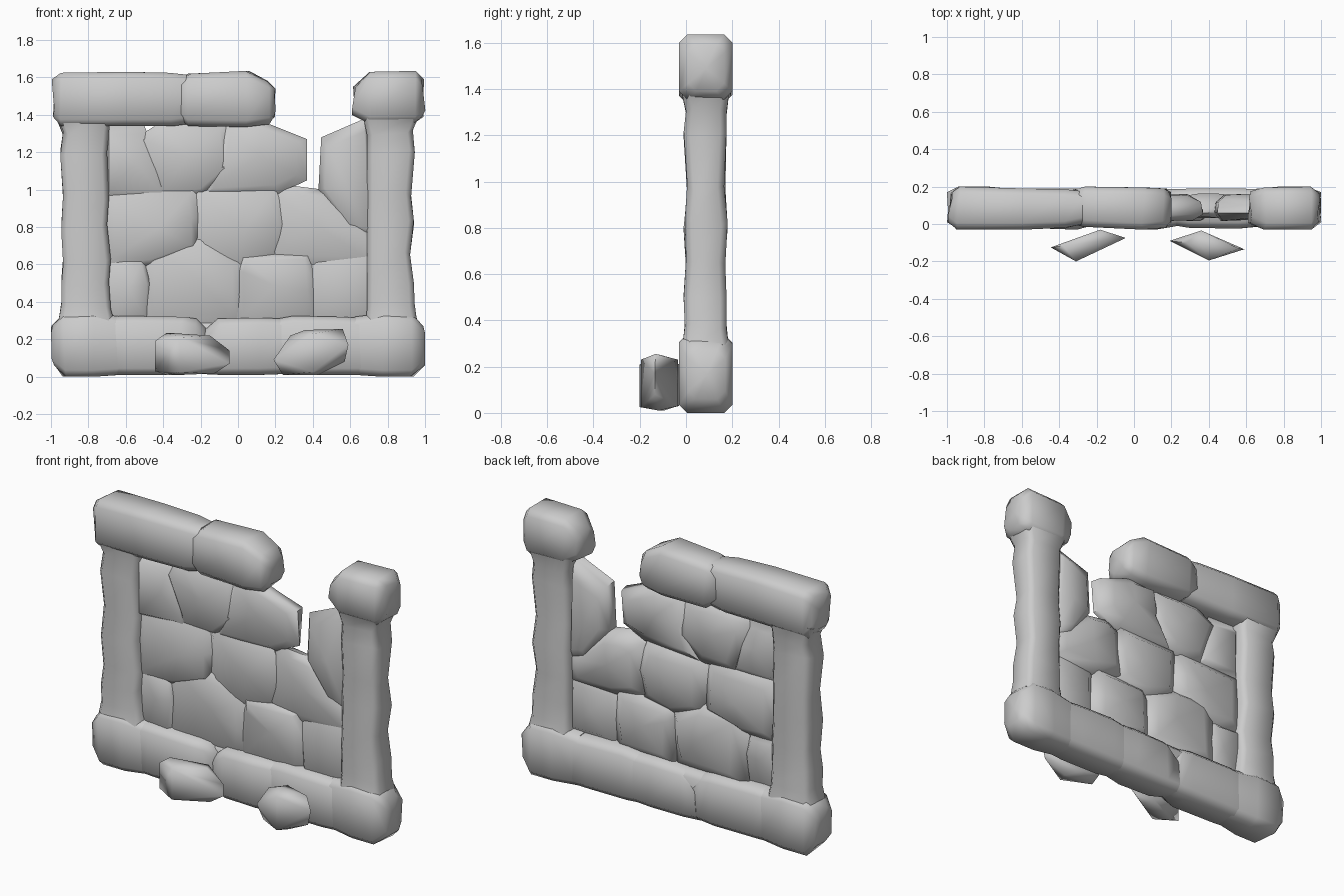
import bpy, bmesh, math, random
from mathutils import Vector

random.seed(4)


def finish(bm, name, angle=50):
    bmesh.ops.recalc_face_normals(bm, faces=bm.faces[:])
    me = bpy.data.meshes.new(name)
    bm.to_mesh(me)
    bm.free()
    ob = bpy.data.objects.new(name, me)
    bpy.context.collection.objects.link(ob)
    bpy.ops.object.select_all(action='DESELECT')
    ob.select_set(True)
    bpy.context.view_layer.objects.active = ob
    bpy.ops.object.shade_smooth_by_angle(angle=math.radians(angle))
    return ob


def loft(name, rings, angle=50):
    bm = bmesh.new()
    rs = [[bm.verts.new(p) for p in r] for r in rings]
    n = len(rs[0])
    for a, b in zip(rs, rs[1:]):
        for i in range(n):
            bm.faces.new((a[i], a[(i + 1) % n], b[(i + 1) % n], b[i]))
    for cap in (rs[0], rs[-1]):
        c = bm.verts.new(sum((v.co for v in cap), Vector()) / n)
        for i in range(n):
            bm.faces.new((cap[i], cap[(i + 1) % n], c))
    return finish(bm, name, angle)


def beam(name, axis, stations, c=0.035):
    # chamfered rectangular section; station = position, low, high, front y, back y
    rings = []
    for t, a, b, y0, y1 in stations:
        sec = [(a + c, y0), (b - c, y0), (b, y0 + c), (b, y1 - c),
               (b - c, y1), (a + c, y1), (a, y1 - c), (a, y0 + c)]
        rings.append([(t + random.uniform(-.012, .012), y, s) if axis == 'X'
                      else (s, y, t + random.uniform(-.02, .02)) for s, y in sec])
    return loft(name, rings, 60)


def stone(name, outline, y0=0.0, y1=0.17, front=0.78, back=0.66):
    # rounded slab with an irregular outline in the wall plane, narrower at the back
    cx = sum(p[0] for p in outline) / len(outline)
    cz = sum(p[1] for p in outline) / len(outline)
    rings = []
    for k, y in ((front, y0), (1.0, y0 + 0.035), (0.95, y1 - 0.045), (back, y1)):
        rings.append([(cx + (x - cx) * k, y + random.uniform(-0.014, 0.014), cz + (z - cz) * k)
                      for x, z in outline])
    return loft(name, rings, 60)


# Base course, corner blocks and middle stones
for s, side in ((-1, 'left'), (1, 'right')):
    beam('base_corner_' + side, 'X', [
        (s * 0.99, 0.06, 0.27, 0.01, 0.17), (s * 0.93, 0.0, 0.335, -0.03, 0.2),
        (s * 0.78, 0.0, 0.34, -0.03, 0.2), (s * 0.62, 0.01, 0.32, -0.01, 0.185)])
beam('base_stone_left', 'X', [
    (-0.68, 0.01, 0.32, -0.01, 0.185), (-0.6, 0.01, 0.325, -0.02, 0.19),
    (-0.3, 0.01, 0.32, -0.03, 0.19), (-0.22, 0.015, 0.31, -0.01, 0.185), (-0.16, 0.02, 0.24, 0.02, 0.18)])
beam('base_stone_middle', 'X', [
    (-0.19, 0.015, 0.23, 0.02, 0.185), (-0.1, 0.01, 0.31, -0.02, 0.19),
    (0.12, 0.01, 0.315, -0.03, 0.19), (0.27, 0.015, 0.31, -0.005, 0.185)])
beam('base_stone_right', 'X', [
    (0.2, 0.015, 0.31, -0.005, 0.185), (0.3, 0.01, 0.325, -0.02, 0.19),
    (0.55, 0.01, 0.32, -0.025, 0.19), (0.7, 0.01, 0.31, -0.01, 0.185)])
beam('base_filler', 'X', [(-0.3, 0.05, 0.31, 0.05, 0.18), (-0.05, 0.05, 0.31, 0.05, 0.18)])

# Side pillars, gently pinched at each joint and flared at the ends
beam('left_pillar', 'Z', [
    (0.28, -0.96, -0.66, -0.015, 0.185), (0.38, -0.945, -0.68, -0.005, 0.175),
    (0.5, -0.945, -0.69, -0.01, 0.175), (0.62, -0.935, -0.68, 0.0, 0.165),
    (0.8, -0.945, -0.70, -0.01, 0.18), (0.96, -0.935, -0.69, 0.005, 0.17),
    (1.2, -0.95, -0.70, -0.01, 0.175), (1.3, -0.935, -0.69, 0.0, 0.175),
    (1.41, -0.98, -0.68, -0.02, 0.19)], 0.028)
beam('right_pillar', 'Z', [
    (0.28, 0.68, 0.96, -0.015, 0.185), (0.38, 0.69, 0.945, -0.005, 0.175),
    (0.5, 0.69, 0.94, -0.01, 0.175), (0.66, 0.69, 0.92, 0.0, 0.17),
    (0.82, 0.69, 0.94, -0.005, 0.18), (0.97, 0.69, 0.925, 0.005, 0.165),
    (1.2, 0.69, 0.945, -0.01, 0.175), (1.3, 0.69, 0.935, 0.0, 0.175),
    (1.41, 0.66, 0.97, -0.02, 0.19)], 0.028)

# Capstones
beam('cap_left', 'X', [
    (-0.985, 1.39, 1.59, 0.01, 0.17), (-0.94, 1.34, 1.625, -0.03, 0.2),
    (-0.6, 1.34, 1.63, -0.03, 0.19), (-0.36, 1.34, 1.625, -0.02, 0.185),
    (-0.28, 1.35, 1.615, 0.0, 0.175)])
beam('cap_centre', 'X', [
    (-0.33, 1.39, 1.58, 0.0, 0.18), (-0.26, 1.34, 1.62, -0.015, 0.2),
    (0.05, 1.335, 1.635, -0.03, 0.195), (0.16, 1.35, 1.58, -0.02, 0.19),
    (0.19, 1.39, 1.54, 0.01, 0.17)])
beam('cap_right', 'X', [
    (0.62, 1.40, 1.55, 0.005, 0.175), (0.70, 1.355, 1.63, -0.03, 0.195),
    (0.94, 1.355, 1.635, -0.03, 0.2), (0.99, 1.39, 1.59, 0.01, 0.165)])

# Infill rubble
infill = [
    [(-0.73, 1.34), (-0.50, 1.34), (-0.42, 1.15), (-0.38, 0.95), (-0.73, 0.94)],
    [(-0.54, 1.28), (-0.40, 1.37), (-0.05, 1.36), (-0.02, 1.1), (-0.18, 0.96), (-0.43, 0.96)],
    [(-0.08, 1.36), (0.12, 1.37), (0.22, 1.33), (0.37, 1.27), (0.37, 1.05), (0.22, 0.98), (-0.2, 0.96), (-0.12, 1.15)],
    [(0.445, 1.28), (0.70, 1.39), (0.74, 0.72), (0.6, 0.76), (0.43, 1.0)],
    [(-0.73, 1.0), (-0.22, 1.02), (-0.2, 0.86), (-0.2, 0.68), (-0.48, 0.58), (-0.73, 0.60)],
    [(-0.24, 1.01), (0.2, 1.01), (0.27, 0.82), (0.22, 0.64), (0.0, 0.58), (-0.24, 0.66)],
    [(0.2, 0.98), (0.3, 1.02), (0.46, 1.0), (0.74, 0.76), (0.74, 0.6), (0.4, 0.6), (0.18, 0.66)],
    [(-0.74, 0.66), (-0.5, 0.65), (-0.46, 0.5), (-0.48, 0.28), (-0.74, 0.28)],
    [(-0.52, 0.74), (-0.2, 0.74), (0.02, 0.62), (0.02, 0.42), (0.0, 0.28), (-0.52, 0.28)],
    [(-0.02, 0.58), (0.0, 0.66), (0.4, 0.67), (0.42, 0.45), (0.41, 0.28), (-0.02, 0.28)],
    [(0.38, 0.65), (0.74, 0.68), (0.74, 0.28), (0.39, 0.28)],
]
for i, o in enumerate(infill):
    recess = 0.025 if i in (0, 7, 10) else 0.0
    stone('infill_stone_%d' % (i + 1), o, 0.022 + recess * 0.5 + random.uniform(0, 0.01), 0.15 - recess)


def fallen_rock(name, outline, y_left, y_right, ridge_f, ridge_b):
    # hull around a silhouette with upright front and back ridges
    x0, x1 = min(p[0] for p in outline), max(p[0] for p in outline)
    bm = bmesh.new()
    for x, z in outline:
        bm.verts.new((x, y_left + (y_right - y_left) * (x - x0) / (x1 - x0), z))
    for x, y, za, zb in (ridge_f, ridge_b):
        bm.verts.new((x, y, za))
        bm.verts.new((x, y, zb))
    bmesh.ops.convex_hull(bm, input=bm.verts[:])
    finish(bm, name, 80)


# Fallen rocks in front
fallen_rock('fallen_rock_left',
            [(-0.445, 0.03), (-0.445, 0.19), (-0.38, 0.235), (-0.15, 0.22), (-0.045, 0.14),
             (-0.045, 0.07), (-0.13, 0.015), (-0.38, 0.01)],
            -0.125, -0.075, (-0.31, -0.2, 0.025, 0.21), (-0.18, -0.03, 0.03, 0.21))
fallen_rock('fallen_rock_right',
            [(0.19, 0.09), (0.28, 0.22), (0.36, 0.25), (0.56, 0.255), (0.59, 0.17),
             (0.57, 0.08), (0.43, 0.01), (0.24, 0.01)],
            -0.09, -0.135, (0.40, -0.195, 0.025, 0.23), (0.36, -0.035, 0.03, 0.23))
